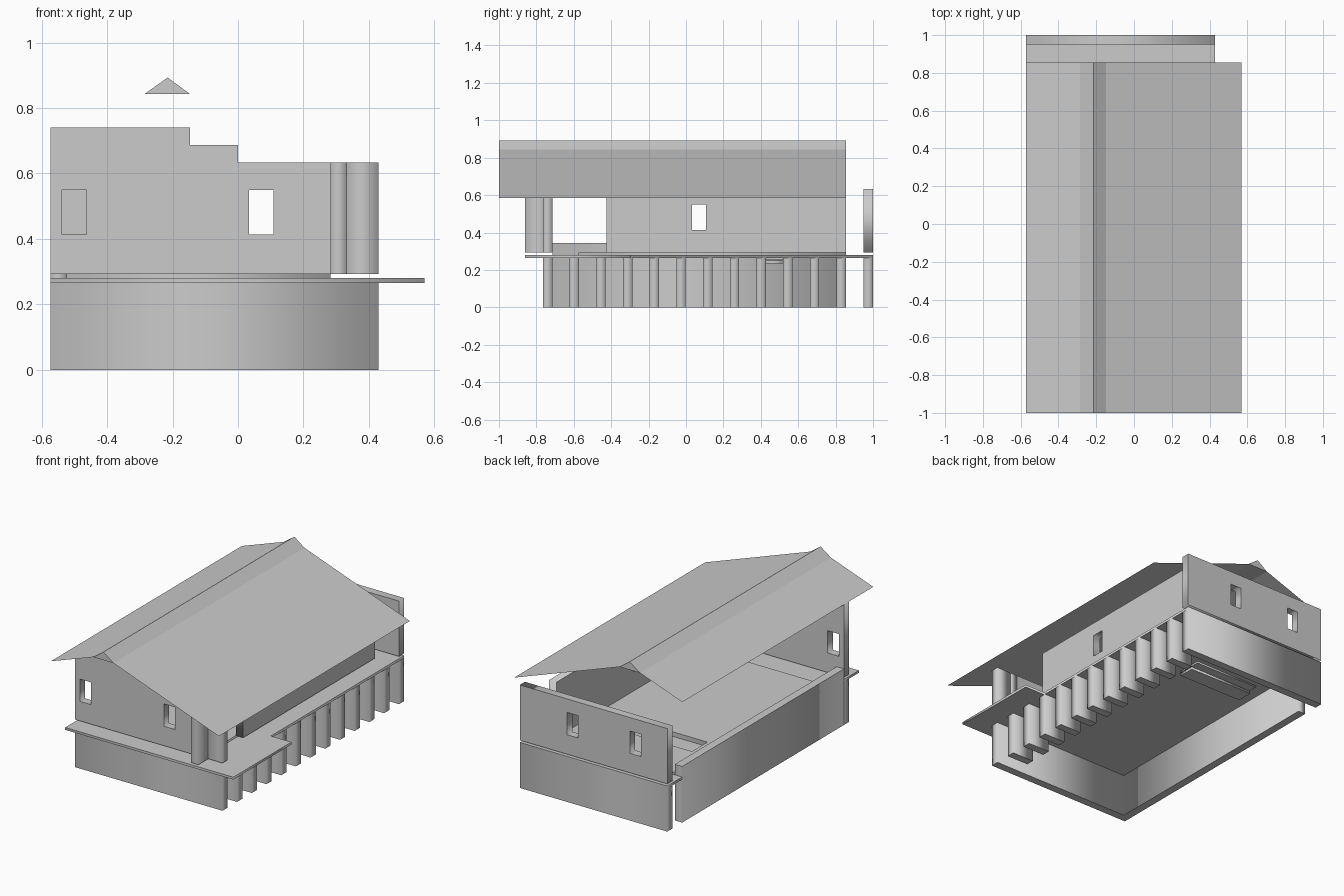
import bpy
import bmesh
from mathutils import Matrix

cube = bpy.data.objects.get("Cube")
if cube:
    bpy.data.objects.remove(cube, do_unlink=True)

grey = bpy.data.materials.new("plain grey")
grey.use_nodes = True
grey.diffuse_color = (0.6, 0.6, 0.6, 1)
grey.node_tree.nodes["Principled BSDF"].inputs["Base Color"].default_value = (0.6, 0.6, 0.6, 1)

# Shared levels and wall lines
LEFT, RIGHT = -0.573, 0.43
SIDE_IN, SIDE_OUT = 0.283, 0.333
FRONT, BACK, REAR = -0.765, 0.855, 1.0
T = 0.05
SLAB_LOW, SLAB_TOP, FLOOR = 0.265, 0.28, 0.293
SILL, HEAD = 0.413, 0.55

# Maps of a flat outline (u, v, depth) onto the world axes
AXES = {
    "x": Matrix(((0, 0, 1, 0), (1, 0, 0, 0), (0, 1, 0, 0), (0, 0, 0, 1))),
    "y": Matrix(((1, 0, 0, 0), (0, 0, -1, 0), (0, 1, 0, 0), (0, 0, 0, 1))),
    "z": Matrix.Identity(4),
}


def add(name, mesh):
    mesh.materials.clear()
    mesh.materials.append(grey)
    obj = bpy.data.objects.new(name, mesh)
    bpy.context.scene.collection.objects.link(obj)
    return obj


def rect(u0, u1, v0, v1):
    return [(u0, v0), (u1, v0), (u1, v1), (u0, v1)]


def panel(name, axis, start, end, outline, holes=()):
    """Flat outline with holes, given thickness from start to end along axis."""
    curve = bpy.data.curves.new(name, "CURVE")
    curve.dimensions = "2D"
    curve.fill_mode = "BOTH"
    curve.extrude = (end - start) / 2
    for loop in (outline, *holes):
        spline = curve.splines.new("POLY")
        spline.points.add(len(loop) - 1)
        for point, (u, v) in zip(spline.points, loop):
            point.co = (u, v, 0, 1)
        spline.use_cyclic_u = True
    temp = bpy.data.objects.new(name + " outline", curve)
    mesh = bpy.data.meshes.new_from_object(temp)
    bpy.data.objects.remove(temp)
    bpy.data.curves.remove(curve)
    mesh.transform(AXES[axis])
    shift = [0, 0, 0]
    shift["xyz".index(axis)] = (start + end) / 2
    mesh.transform(Matrix.Translation(shift))
    mesh.name = name
    return add(name, mesh)


def box(name, x0, x1, y0, y1, z0, z1):
    return panel(name, "z", z0, z1, rect(x0, x1, y0, y1))


def window(u):
    return rect(u, u + 0.075, SILL, HEAD)


# Lower storey: end walls, long low wall and the row of piers
box("lower_front_wall", LEFT, RIGHT, FRONT, FRONT + T, 0, SLAB_LOW)
box("lower_back_wall", LEFT, RIGHT, REAR - T, REAR, 0, SLAB_LOW)
box("long_parapet_wall", LEFT, LEFT + T, FRONT + T, BACK, 0, 0.345)
PIERS = 11
step = (BACK - T - FRONT) / PIERS
for i in range(1, PIERS + 1):
    y = FRONT + i * step
    box(f"pier_{i}", SIDE_IN, RIGHT, y, y + T, 0, SLAB_LOW)

# Slab with a wide porch at the front, notched around the parapet wall
well = rect(-0.44, 0, 0.42, 0.57)
panel("slab", "z", SLAB_LOW, SLAB_TOP, [
    (LEFT, -0.86), (0.57, -0.86), (0.57, -0.295), (RIGHT, -0.295),
    (RIGHT, REAR), (LEFT, REAR), (LEFT, BACK), (LEFT + T, BACK),
    (LEFT + T, FRONT + T), (LEFT, FRONT + T)], [well])
panel("raised_floor", "z", SLAB_TOP, FLOOR,
      rect(LEFT + T, SIDE_IN, -0.575, BACK), [well])
box("sunken_step", -0.44, 0, 0.42, 0.52, 0.235, 0.25)
box("well_base", -0.44, 0, 0.42, 0.57, 0.255, SLAB_LOW)

# Upper walls
WALL_TOP = 0.633
panel("upper_front_wall", "y", FRONT, FRONT + T, [
    (LEFT, FLOOR), (SIDE_IN, FLOOR), (SIDE_IN, WALL_TOP), (0, WALL_TOP),
    (0, 0.687), (-0.147, 0.687), (-0.147, 0.74), (LEFT, 0.74)],
    [window(-0.538), window(0.033)])
panel("upper_back_wall", "y", REAR - T, REAR,
      rect(LEFT, RIGHT, FLOOR, WALL_TOP), [window(-0.395), window(0.033)])
panel("upper_side_wall", "x", SIDE_IN, SIDE_OUT,
      rect(-0.425, BACK, FLOOR, WALL_TOP), [window(0.033)])
box("porch_fin", SIDE_IN, SIDE_OUT, -0.86, FRONT + T, FLOOR, WALL_TOP)
box("porch_corner", SIDE_OUT, RIGHT, FRONT, FRONT + T, FLOOR, WALL_TOP)

# Sheet roof with a closed ridge cap
profile = [(LEFT, 0.74), (-0.285, 0.843), (-0.215, 0.893), (-0.147, 0.843), (0.57, 0.585)]
bm = bmesh.new()
near, far = [[bm.verts.new((x, y, z)) for x, z in profile] for y in (-1, BACK)]
for i in range(len(profile) - 1):
    bm.faces.new((near[i], near[i + 1], far[i + 1], far[i]))
bm.faces.new((near[1], near[3], near[2]))
bm.faces.new((far[1], far[2], far[3]))
bm.faces.new((near[1], far[1], far[3], near[3]))
mesh = bpy.data.meshes.new("roof")
bm.to_mesh(mesh)
bm.free()
add("roof", mesh)
